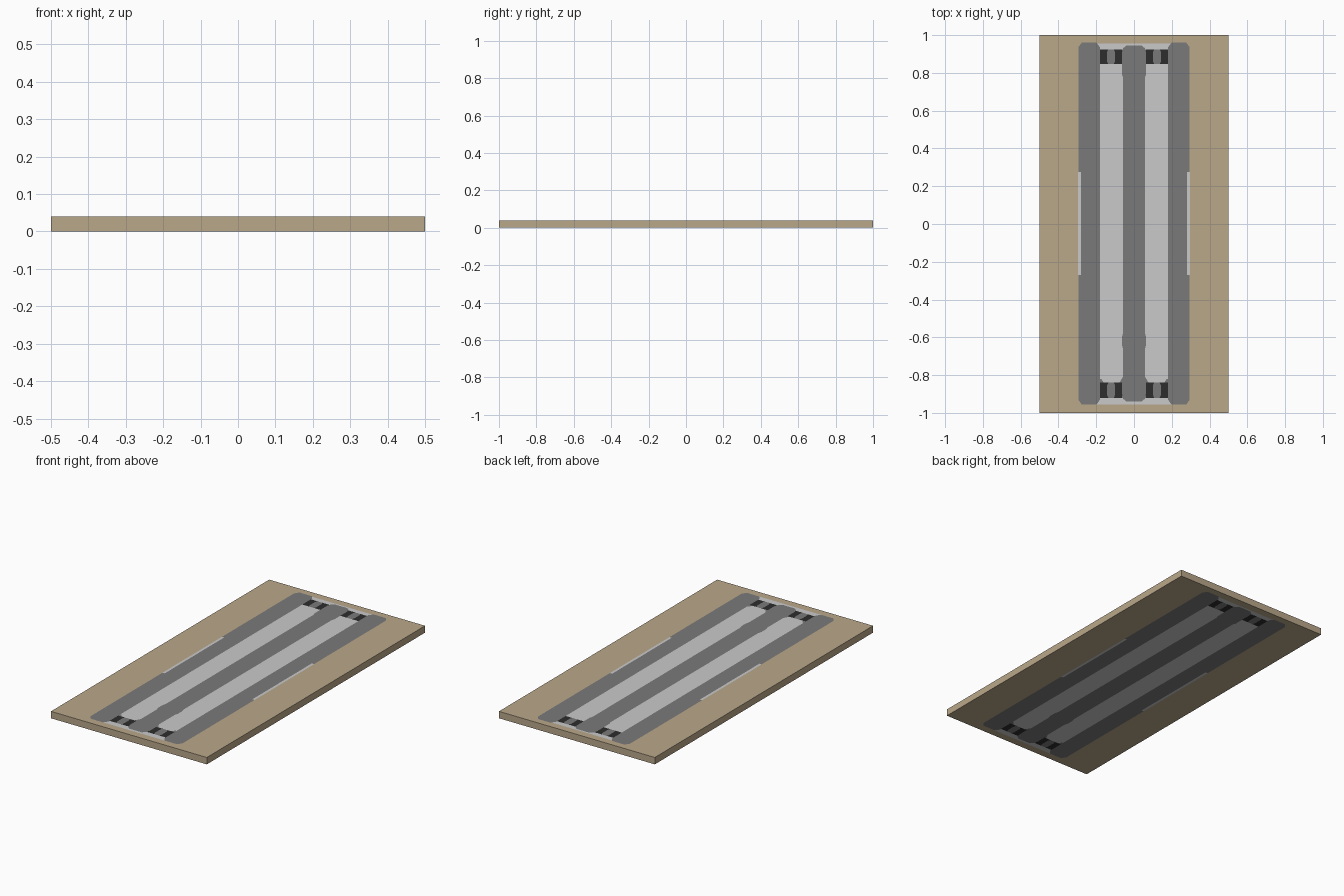
import bpy, bmesh
from mathutils import Vector

if "Cube" in bpy.data.objects:
    bpy.data.objects.remove(bpy.data.objects["Cube"])

L, W, T = 2.0, 1.0, 0.04

def material(name, rgb):
    m = bpy.data.materials.new(name)
    m.diffuse_color = (*rgb, 1)
    m.use_nodes = True
    m.node_tree.nodes["Principled BSDF"].inputs["Base Color"].default_value = m.diffuse_color
    return m

mats = [material("tan_board", (0.49, 0.39, 0.255)),
        material("light_grey", (0.59, 0.59, 0.59)),
        material("mid_grey", (0.193, 0.193, 0.193)),
        material("black", (0.026, 0.026, 0.026))]
TAN, LIGHT, GREY, BLACK = range(4)

def panel(x0, x1, y0, y1, cx=0.0, cy=0.0):
    """Convex outline with chamfered corners, counter-clockwise."""
    if cx == 0:
        return [(x0, y0), (x1, y0), (x1, y1), (x0, y1)]
    return [(x0 + cx, y0), (x1 - cx, y0), (x1, y0 + cy), (x1, y1 - cy),
            (x1 - cx, y1), (x0 + cx, y1), (x0, y1 - cy), (x0, y0 + cy)]

# Painted panels, later ones lie over earlier ones
shapes = [(LIGHT, panel(-0.21, 0.21, -0.955, 0.955))]
for s in (-1, 1):
    def side(a, b, *rest):
        return panel(min(s * a, s * b), max(s * a, s * b), *rest)
    shapes += [
        (GREY, side(0.18, 0.295, -0.955, 0.96, 0.018, 0.025)),          # outer band
        (LIGHT, side(0.281, 0.296, -0.27, 0.275)),                       # edge notch
        (GREY, side(0.058, 0.18, -0.845, -0.82)),                        # lower pad shoulder
        (LIGHT, side(0.058, 0.18, -0.842, 0.846, 0.02, 0.035)),          # long pad
        (LIGHT, side(0.058, 0.18, 0.76, 0.846)),                         # square upper end
    ]
    for y0, y1 in ((-0.92, -0.84), (0.846, 0.925)):
        shapes += [(BLACK, side(0.06, 0.18, y0, y1)),                    # end clip
                   (GREY, side(0.1, 0.143, y0, y1, 0.007, 0.015))]       # clip centre
shapes += [(GREY, panel(-0.058, 0.058, -0.94, 0.945, 0.018, 0.015)),     # centre band
           (GREY, panel(-0.064, 0.064, -0.92, -0.8, 0.01, 0.02)),
           (GREY, panel(-0.064, 0.064, -0.66, -0.58, 0.005, 0.02)),      # centre bulge
           (GREY, panel(-0.064, 0.064, 0.77, 0.93, 0.01, 0.02))]

def edges(poly):
    return [(Vector((*p, 0)), Vector((*q, 0))) for p, q in zip(poly, poly[1:] + poly[:1])]

def inside(pt, poly):
    return all((b - a).cross(pt - a).z >= 0 for a, b in edges(poly))

# Board slab
bm = bmesh.new()
bmesh.ops.create_cube(bm, size=1)
for v in bm.verts:
    v.co = (v.co.x * W, v.co.y * L, (v.co.z + 0.5) * T)

# Cut the slab along every panel edge
done = set()
for _, poly in shapes:
    for a, b in edges(poly):
        d = (b - a).normalized()
        n = Vector((d.y, -d.x, 0))
        if n.x < -1e-6 or (abs(n.x) < 1e-6 and n.y < 0):
            n = -n
        key = (round(n.x, 3), round(n.y, 3), round(n.dot(a), 4))
        if key in done:
            continue
        done.add(key)
        bmesh.ops.bisect_plane(bm, geom=bm.verts[:] + bm.edges[:] + bm.faces[:],
                               dist=1e-6, plane_co=a, plane_no=n)

# Colour top and bottom faces by the panel they lie in
for f in bm.faces:
    f.material_index = TAN
    if abs(f.normal.z) > 0.5:
        c = f.calc_center_median()
        c.z = 0
        for idx, poly in shapes:
            if inside(c, poly):
                f.material_index = idx

# Merge faces of the same colour to keep the mesh light
bmesh.ops.dissolve_limit(bm, angle_limit=0.01, verts=bm.verts[:], edges=bm.edges[:],
                         delimit={'MATERIAL'})
bmesh.ops.triangulate(bm, faces=bm.faces[:])
me = bpy.data.meshes.new("painted_board")
bm.to_mesh(me)
bm.free()
for m in mats:
    me.materials.append(m)
ob = bpy.data.objects.new("painted_board", me)
bpy.context.collection.objects.link(ob)
